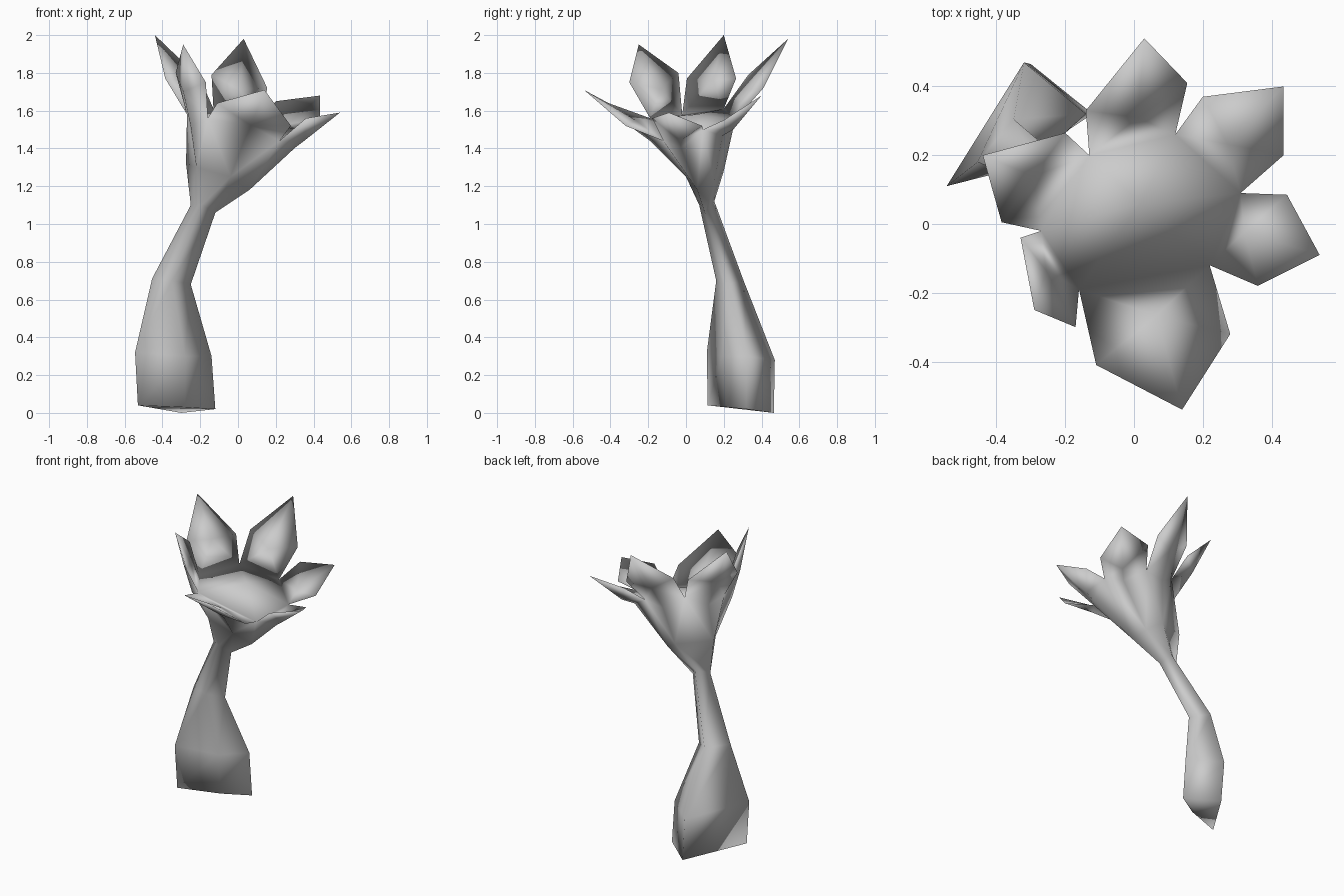
import bpy, bmesh
from mathutils import Vector

if "Cube" in bpy.data.objects:
    bpy.data.objects.remove(bpy.data.objects["Cube"])


def build(name, tris):
    """Make a smooth low-poly object from coordinate faces."""
    bm = bmesh.new()
    cache = {}

    def vert(p):
        key = tuple(round(c, 4) for c in p)
        if key not in cache:
            cache[key] = bm.verts.new(key)
        return cache[key]

    for face in tris:
        vs = list(dict.fromkeys(vert(p) for p in face))
        if len(vs) > 2 and not bm.faces.get(vs):
            bm.faces.new(vs)
    bmesh.ops.recalc_face_normals(bm, faces=bm.faces[:])
    for f in bm.faces:
        f.smooth = True
    me = bpy.data.meshes.new(name)
    bm.to_mesh(me)
    bm.free()
    bpy.context.collection.objects.link(bpy.data.objects.new(name, me))


# Stem: four-sided leaning sections from foot to neck
rings = [
    [(-.53, .115, .04), (-.28, .215, .03), (-.12, .32, .02), (-.30, .465, 0)],
    [(-.545, .11, .32), (-.28, .19, .30), (-.14, .32, .30), (-.32, .47, .28)],
    [(-.455, .18, .71), (-.35, .16, .70), (-.25, .22, .68), (-.35, .305, .70)],
    [(-.25, .10, 1.10), (-.19, .07, 1.10), (-.12, .10, 1.06), (-.17, .15, 1.12)],
]
faces = [rings[0]]
for lo, hi in zip(rings, rings[1:]):
    for i in range(4):
        j = (i + 1) % 4
        faces.append((lo[i], lo[j], hi[j], hi[i]))

# Flower: notches between petals, clockwise seen from above
notch = [(-.13, .20, 1.61), (.12, .26, 1.55), (.31, .09, 1.50),
         (.22, -.12, 1.44), (-.16, -.19, 1.56), (-.27, -.02, 1.58)]
# Underside of the cup below each petal, and the neck corner it grows from
cup = [(-.06, .20, 1.28), (.03, .15, 1.22), (.06, .06, 1.18),
       (-.04, 0, 1.25), (-.22, 0, 1.30), (-.275, .10, 1.32)]
A, D, C, B = rings[-1]
neck = [B, C, C, D, A, A]
# Petals: first side, tip, second side, middle of the outer face
petals = [
    [(-.14, .33, 1.79), (.03, .54, 1.98), (.155, .41, 1.72), (.01, .35, 1.69)],
    [(.20, .37, 1.65), (.435, .40, 1.68), (.435, .20, 1.55), (.30, .25, 1.50)],
    [(.445, .085, 1.52), (.54, -.09, 1.59), (.36, -.18, 1.56), (.35, -.03, 1.44)],
    [(.28, -.32, 1.52), (.14, -.54, 1.71), (-.11, -.41, 1.64), (.07, -.30, 1.52)],
    [(-.17, -.30, 1.75), (-.29, -.25, 1.95), (-.33, -.04, 1.80), (-.29, -.16, 1.70)],
    [(-.385, .005, 1.77), (-.44, .20, 2.0), (-.20, .265, 1.77), (-.335, .15, 1.75)],
]
centre = Vector((.02, .06, 1.58))
for i, (s1, tip, s2, mid) in enumerate(petals):
    j = (i + 1) % 6
    a, b = notch[i], notch[j]
    # cup wall, swelling out under each petal
    swell = (Vector(a) + Vector(b)) / 2
    swell += (swell - centre) * .15 + Vector((0, 0, -.05))
    faces += [(neck[i], neck[j], cup[j], cup[i]), (cup[i], cup[j], b),
              (cup[i], a, swell), (cup[i], swell, b),
              (swell, a, mid), (swell, mid, b)]
    # petal skins share their rim
    back = Vector(mid)
    front = back + (centre + Vector((0, 0, .25)) - back).normalized() * .045
    rim = [a, s1, tip, s2, b]
    for p, q in zip(rim, rim[1:]):
        faces += [(p, q, mid), (p, q, front)]
    # flower heart
    faces += [(a, front, b), (a, b, centre)]
build("flower_and_stem", faces)
